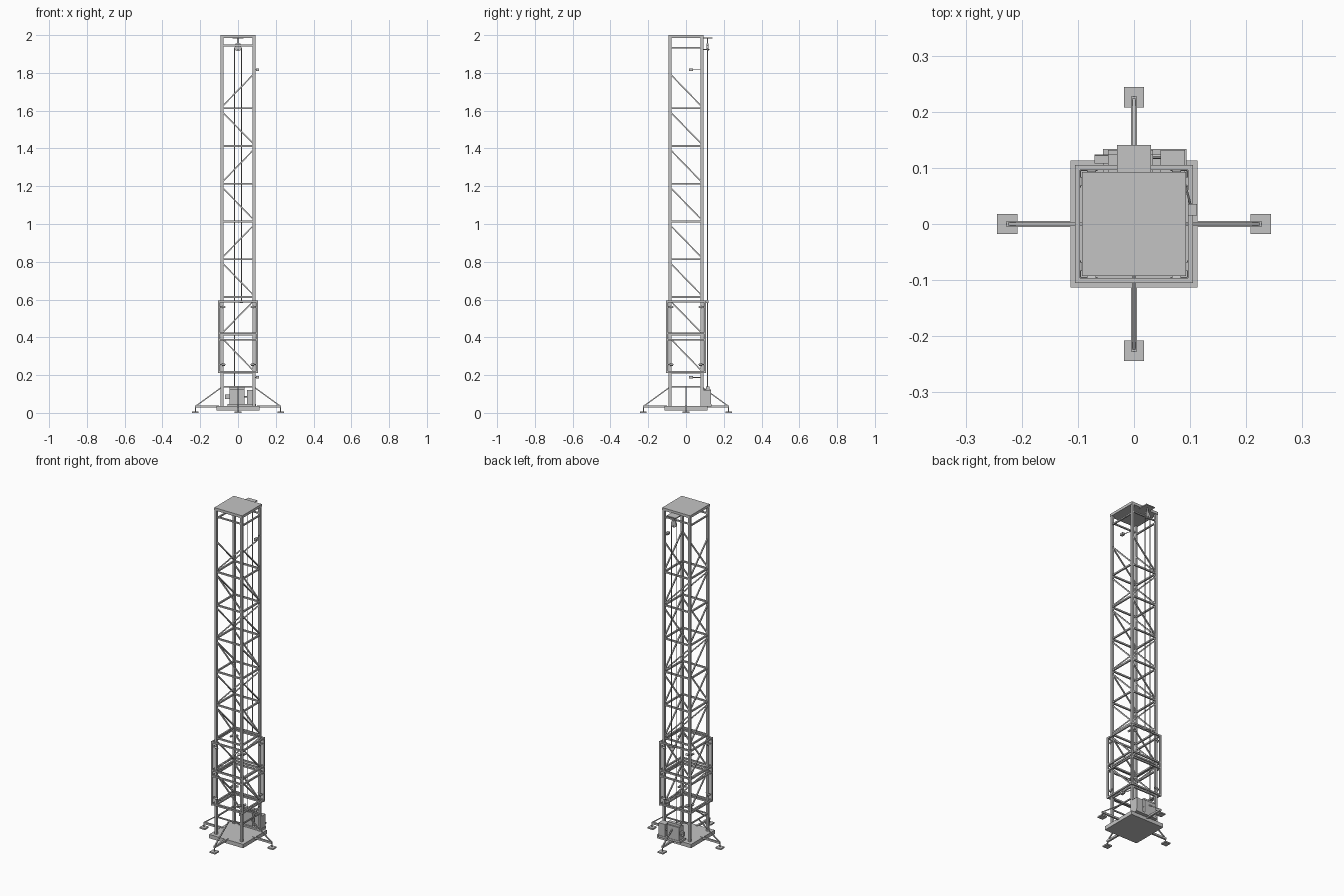
import bpy, bmesh
from mathutils import Vector, Matrix

if "Cube" in bpy.data.objects:
    bpy.data.objects.remove(bpy.data.objects["Cube"], do_unlink=True)

steel = bpy.data.materials.new("grey steel")
steel.use_nodes = True
GREY = (0.55, 0.55, 0.55, 1)
steel.diffuse_color = GREY
steel.node_tree.nodes["Principled BSDF"].inputs["Base Color"].default_value = GREY


def finish(name, bm, smooth=False):
    mesh = bpy.data.meshes.new(name)
    bm.to_mesh(mesh)
    bm.free()
    mesh.materials.append(steel)
    obj = bpy.data.objects.new(name, mesh)
    bpy.context.collection.objects.link(obj)
    if smooth:
        bpy.ops.object.select_all(action="DESELECT")
        obj.select_set(True)
        bpy.context.view_layer.objects.active = obj
        bpy.ops.object.shade_smooth_by_angle()
    return obj


def placement(p, q):
    p, q = Vector(p), Vector(q)
    d = q - p
    turn = d.to_track_quat("Z", "Y").to_matrix().to_4x4()
    return Matrix.Translation((p + q) / 2) @ turn, d.length


def bars(name, segments, w):
    """Square tubes joined into one object."""
    bm = bmesh.new()
    for p, q in segments:
        m, length = placement(p, q)
        bmesh.ops.create_cube(bm, size=1, matrix=m @ Matrix.Diagonal((w, w, length, 1)))
    return finish(name, bm)


def rods(name, segments, r, sides=16):
    """Round bars joined into one object."""
    bm = bmesh.new()
    for p, q in segments:
        m, length = placement(p, q)
        bmesh.ops.create_cone(bm, cap_ends=True, segments=sides, radius1=r,
                              radius2=r, depth=length, matrix=m)
    return finish(name, bm, True)


def box(name, lo, hi):
    lo, hi = Vector(lo), Vector(hi)
    bm = bmesh.new()
    m = Matrix.Translation((lo + hi) / 2) @ Matrix.Diagonal((*(hi - lo), 1))
    bmesh.ops.create_cube(bm, size=1, matrix=m)
    return finish(name, bm)


def ring(a, z):
    c = [(-a, -a, z), (a, -a, z), (a, a, z), (-a, a, z)]
    return [(c[i], c[(i + 1) % 4]) for i in range(4)]


SIGNS = (-1, 1)
CORNERS = [(x, y) for x in SIGNS for y in SIGNS]

# Base and top plates
box("base_plate", (-0.113, -0.113, 0.013), (0.113, 0.113, 0.036))
box("top_plate", (-0.093, -0.093, 1.984), (0.093, 0.093, 2.0))

# Lattice mast
A = 0.0845
bars("mast_posts", [((x * A, y * A, 0.03), (x * A, y * A, 1.99)) for x, y in CORNERS], 0.014)
levels = [0.213 + 0.2 * i for i in range(8)]
bars("mast_rungs", [seg for z in levels for seg in ring(A, z)], 0.009)
bars("mast_lower_rungs", ring(A, 0.139), 0.007)
bars("mast_top_rungs", [((-A, s * A, 1.945), (A, s * A, 1.945)) for s in SIGNS]
     + [((s * A, -A, 1.933), (s * A, A, 1.933)) for s in SIGNS], 0.008)
diagonals = []
for i, z in enumerate(levels):
    low, high = z + 0.008, z + 0.182
    lean = 1 if i % 2 == 0 else -1
    for s in SIGNS:
        diagonals.append(((lean * A, s * A, low), (-lean * A, s * A, high)))
        diagonals.append(((s * A, A, low), (s * A, -A, high)))
bars("mast_diagonals", diagonals, 0.007)

# Sliding carriage around the mast
C = 0.101
bars("carriage_posts", [((x * C, y * C, 0.21), (x * C, y * C, 0.595)) for x, y in CORNERS], 0.009)
bars("carriage_rails", [seg for z in (0.217, 0.387, 0.421, 0.59) for seg in ring(C, z)], 0.009)
rollers, axles = [], []
for x, y in CORNERS:
    for z in (0.255, 0.56):
        rollers += [((x * 0.097, y * 0.068, z), (x * 0.097, y * 0.084, z)),
                    ((x * 0.068, y * 0.097, z), (x * 0.084, y * 0.097, z))]
        axles += [((x * 0.097, y * 0.065, z), (x * 0.097, y * 0.1, z)),
                  ((x * 0.065, y * 0.097, z), (x * 0.1, y * 0.097, z))]
rods("carriage_rollers", rollers, 0.006)
rods("carriage_roller_axles", axles, 0.0025, 8)

# Outriggers with braces and foot pads
arms, braces, stems = [], [], []
for i, (dx, dy) in enumerate(((1, 0), (-1, 0), (0, 1), (0, -1))):
    def at(r, z):
        return (dx * r, dy * r, z)
    arms.append((at(0.1, 0.033), at(0.227, 0.033)))
    braces.append((at(0.087, 0.135), at(0.222, 0.037)))
    stems.append((at(0.225, 0.004), at(0.225, 0.033)))
    cx, cy, h = dx * 0.226, dy * 0.226, 0.018
    box(f"foot_pad_{i + 1}", (cx - h, cy - h, 0), (cx + h, cy + h, 0.008))
bars("outrigger_arms", arms, 0.011)
bars("outrigger_braces", braces, 0.006)
rods("outrigger_stems", stems, 0.003, 12)

# Head pulley and its bracket
P = 0.114
box("pulley_bracket", (-0.03, 0.08, 1.981), (0.03, 0.141, 1.987))
box("pulley_hanger", (-0.005, P - 0.003, 1.935), (0.005, P + 0.003, 1.983))
box("pulley_block", (-0.012, P - 0.005, 1.922), (0.012, P + 0.005, 1.955))
rods("head_pulley", [((0, P - 0.004, 1.933), (0, P + 0.004, 1.933))], 0.018, 24)
rods("pulley_axle", [((0, 0.093, 1.924), (0, 0.125, 1.924))], 0.003, 12)

# Hoist cables and the carriage lug
rods("hoist_cables", [((-0.018, P, 0.1), (-0.018, P, 1.933)),
                      ((0.018, P, 0.59), (0.018, P, 1.933))], 0.0025, 8)
box("cable_lug", (0.009, 0.1, 0.582), (0.027, 0.118, 0.596))

# Winch on the back edge of the base
box("winch_tray", (-0.055, 0.08, 0.034), (0.094, 0.134, 0.046))
box("winch_gearbox", (-0.046, 0.09, 0.045), (0.034, 0.132, 0.125))
box("winch_cable_guide", (-0.046, 0.105, 0.125), (0.034, 0.125, 0.139))
rods("winch_shaft", [((-0.07, 0.12, 0.085), (0.06, 0.12, 0.085))], 0.004, 12)
box("winch_shaft_housing", (-0.07, 0.108, 0.074), (-0.046, 0.122, 0.098))
box("winch_motor", (0.047, 0.09, 0.045), (0.091, 0.132, 0.12))

# Limit switches near the ends of travel
for label, z in (("lower", 0.188), ("upper", 1.817)):
    box(f"{label}_limit_switch", (0.096, 0.015, z - 0.007), (0.112, 0.036, z + 0.007))
    rods(f"{label}_switch_arm", [((0.088, 0.082, z), (0.102, 0.03, z))], 0.002, 8)
